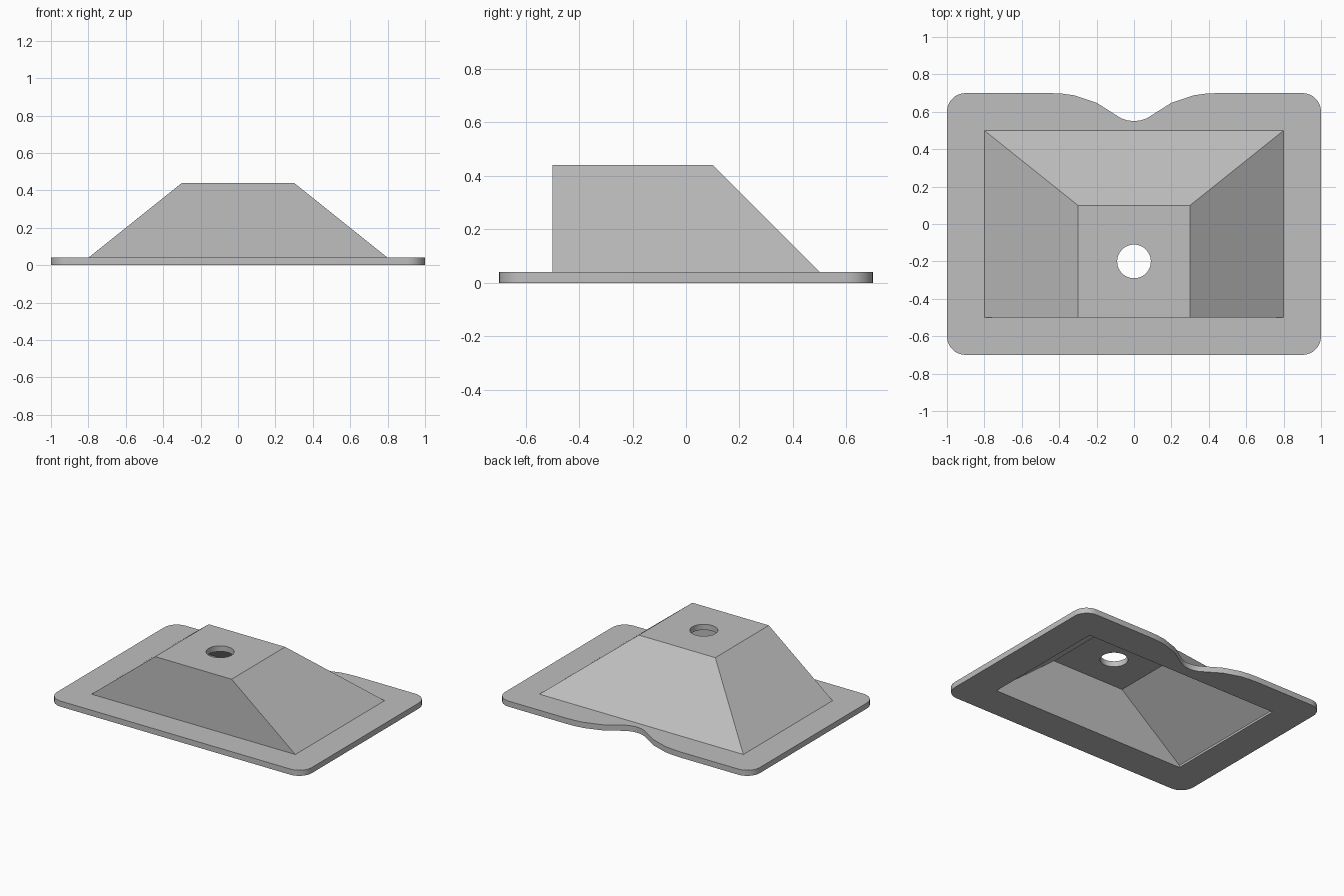
import bpy
import bmesh
import math

cube = bpy.data.objects.get("Cube")
if cube:
    bpy.data.objects.remove(cube, do_unlink=True)

PLATE = 0.04          # flange thickness
TOP = 0.44            # hood height
HOLE_Y, HOLE_R = -0.2, 0.09

grey = bpy.data.materials.new("plain_grey")
grey.use_nodes = True
colour = (0.52, 0.52, 0.52, 1)
grey.diffuse_color = colour
grey.node_tree.nodes["Principled BSDF"].inputs["Base Color"].default_value = colour


def loft(name, loops):
    """Closed solid through matching loops of points, from bottom to top."""
    bm = bmesh.new()
    rings = [[bm.verts.new(p) for p in loop] for loop in loops]
    n = len(rings[0])
    for low, high in zip(rings, rings[1:]):
        for i in range(n):
            j = (i + 1) % n
            bm.faces.new((low[i], low[j], high[j], high[i]))
    bm.faces.new(rings[0][::-1])
    bm.faces.new(rings[-1])
    bmesh.ops.recalc_face_normals(bm, faces=bm.faces)
    mesh = bpy.data.meshes.new(name)
    bm.to_mesh(mesh)
    bm.free()
    mesh.materials.append(grey)
    obj = bpy.data.objects.new(name, mesh)
    bpy.context.collection.objects.link(obj)
    return obj


def rect(x, y0, y1, z):
    return [(-x, y0, z), (x, y0, z), (x, y1, z), (-x, y1, z)]


def cut(obj, cutter):
    bpy.context.view_layer.objects.active = obj
    mod = obj.modifiers.new("cut", 'BOOLEAN')
    mod.operation, mod.solver, mod.object = 'DIFFERENCE', 'EXACT', cutter
    bpy.ops.object.modifier_apply(modifier=mod.name)


# Flange outline: rounded corners and a soft notch in the back edge
def corner(cx, cy, start, r=0.1, steps=8):
    angles = [math.radians(start + 90 * i / steps) for i in range(steps + 1)]
    return [(cx + r * math.cos(a), cy + r * math.sin(a)) for a in angles]


half_notch = [(0.45, 0.7), (0.385, 0.697), (0.32, 0.688), (0.2, 0.648),
              (0.07, 0.566), (0.035, 0.554)]
notch = half_notch + [(0, 0.55)] + [(-x, y) for x, y in reversed(half_notch)]
outline = (corner(-0.9, -0.6, 180) + corner(0.9, -0.6, 270)
           + corner(0.9, 0.6, 0) + notch + corner(-0.9, 0.6, 90))
flange = loft("flange", [[(x, y, z) for x, y in outline] for z in (0, PLATE)])

# Hood: upright front, sloping sides and back
hood = loft("hood", [rect(0.8, -0.5, 0.5, PLATE), rect(0.3, -0.5, 0.1, TOP)])

# Helpers: hollow inside with a short straight lip, and the round top hole
cavity = loft("cavity_cutter", [rect(0.767, -0.46, 0.47, -0.1),
                                rect(0.767, -0.46, 0.47, 0.015),
                                rect(0.286, -0.46, 0.083, TOP - 0.04)])
ring = [(HOLE_R * math.cos(a), HOLE_Y + HOLE_R * math.sin(a))
        for a in (2 * math.pi * i / 48 for i in range(48))]
hole = loft("hole_cutter", [[(x, y, z) for x, y in ring] for z in (0.3, 0.6)])

cut(flange, cavity)
cut(hood, cavity)
cut(hood, hole)
for helper in (cavity, hole):
    bpy.data.objects.remove(helper, do_unlink=True)

# Smooth the rounded walls, keep the other edges sharp
bpy.ops.object.select_all(action='DESELECT')
for part in (flange, hood):
    part.select_set(True)
bpy.context.view_layer.objects.active = flange
bpy.ops.object.shade_smooth_by_angle(angle=math.radians(30))
